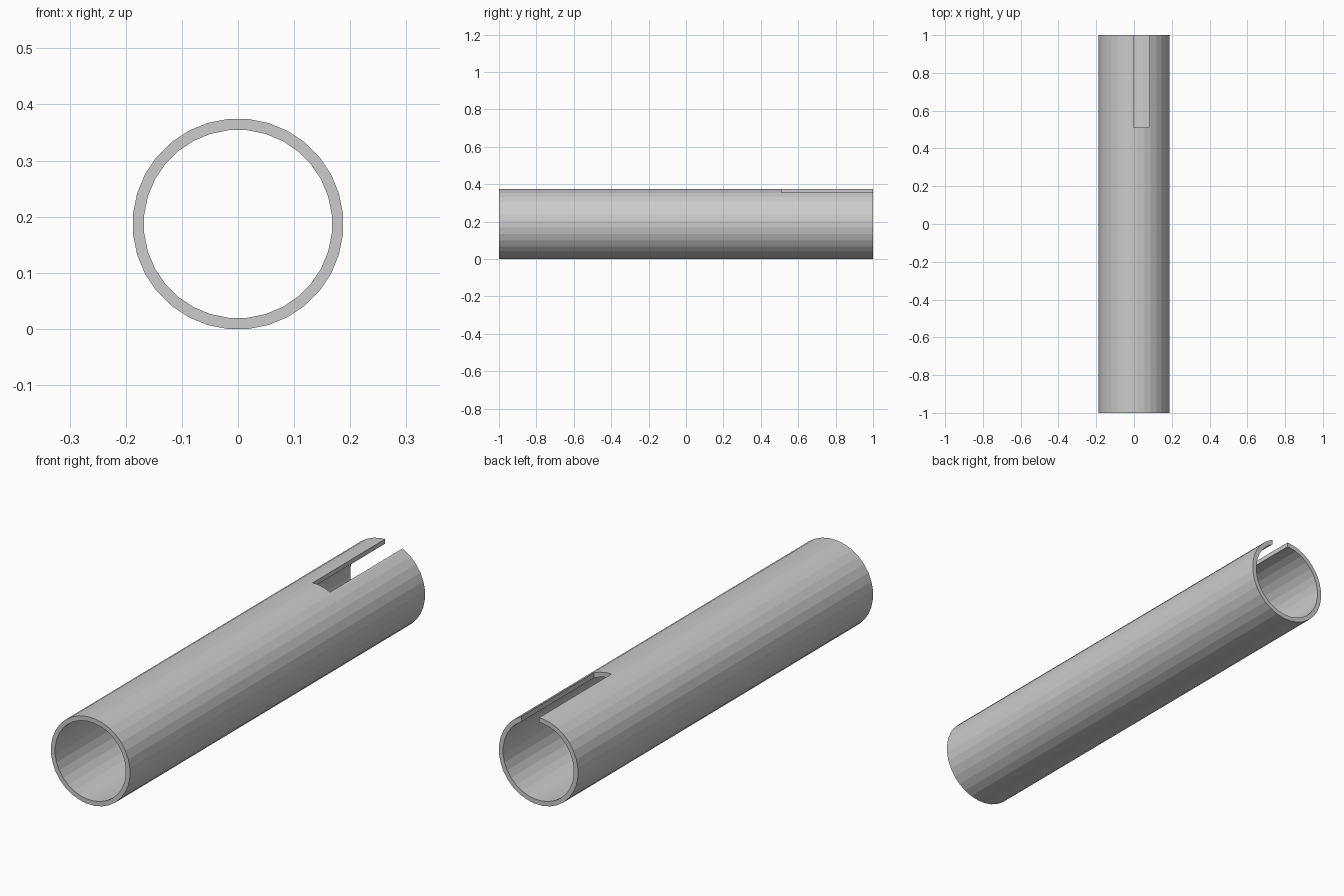
import bpy, bmesh, math

if "Cube" in bpy.data.objects:
    bpy.data.objects.remove(bpy.data.objects["Cube"])

SIDES = 32
R_OUT, R_IN, CZ = 0.188, 0.168, 0.187


def make_object(name, bm):
    bmesh.ops.recalc_face_normals(bm, faces=bm.faces)
    mesh = bpy.data.meshes.new(name)
    bm.to_mesh(mesh)
    bm.free()
    obj = bpy.data.objects.new(name, mesh)
    bpy.context.collection.objects.link(obj)
    return obj


# Hollow tube along y
bm = bmesh.new()


def ring(r, y):
    angles = [(i + 0.5) * 2 * math.pi / SIDES for i in range(SIDES)]
    return [bm.verts.new((r * math.cos(a), y, CZ + r * math.sin(a))) for a in angles]


loops = [ring(R_OUT, -1), ring(R_OUT, 1), ring(R_IN, 1), ring(R_IN, -1)]
for k in range(4):
    a, b = loops[k], loops[(k + 1) % 4]
    for i in range(SIDES):
        j = (i + 1) % SIDES
        bm.faces.new((a[i], a[j], b[j], b[i]))
tube = make_object("slotted_tube", bm)

# Box that cuts the open slot in the top of the back end
X0, X1, Y0, Y1, Z0, Z1 = -0.003, 0.08, 0.51, 1.1, 0.25, 0.5
bm = bmesh.new()
bmesh.ops.create_cube(bm, size=1)
bmesh.ops.scale(bm, vec=(X1 - X0, Y1 - Y0, Z1 - Z0), verts=bm.verts)
bmesh.ops.translate(bm, vec=((X0 + X1) / 2, (Y0 + Y1) / 2, (Z0 + Z1) / 2), verts=bm.verts)
cutter = make_object("slot_cutter", bm)
cutter.hide_render = True

cut = tube.modifiers.new("slot", 'BOOLEAN')
cut.operation = 'DIFFERENCE'
cut.solver = 'EXACT'
cut.object = cutter
bpy.context.view_layer.objects.active = tube
bpy.ops.object.modifier_apply(modifier=cut.name)
bpy.data.objects.remove(cutter)
